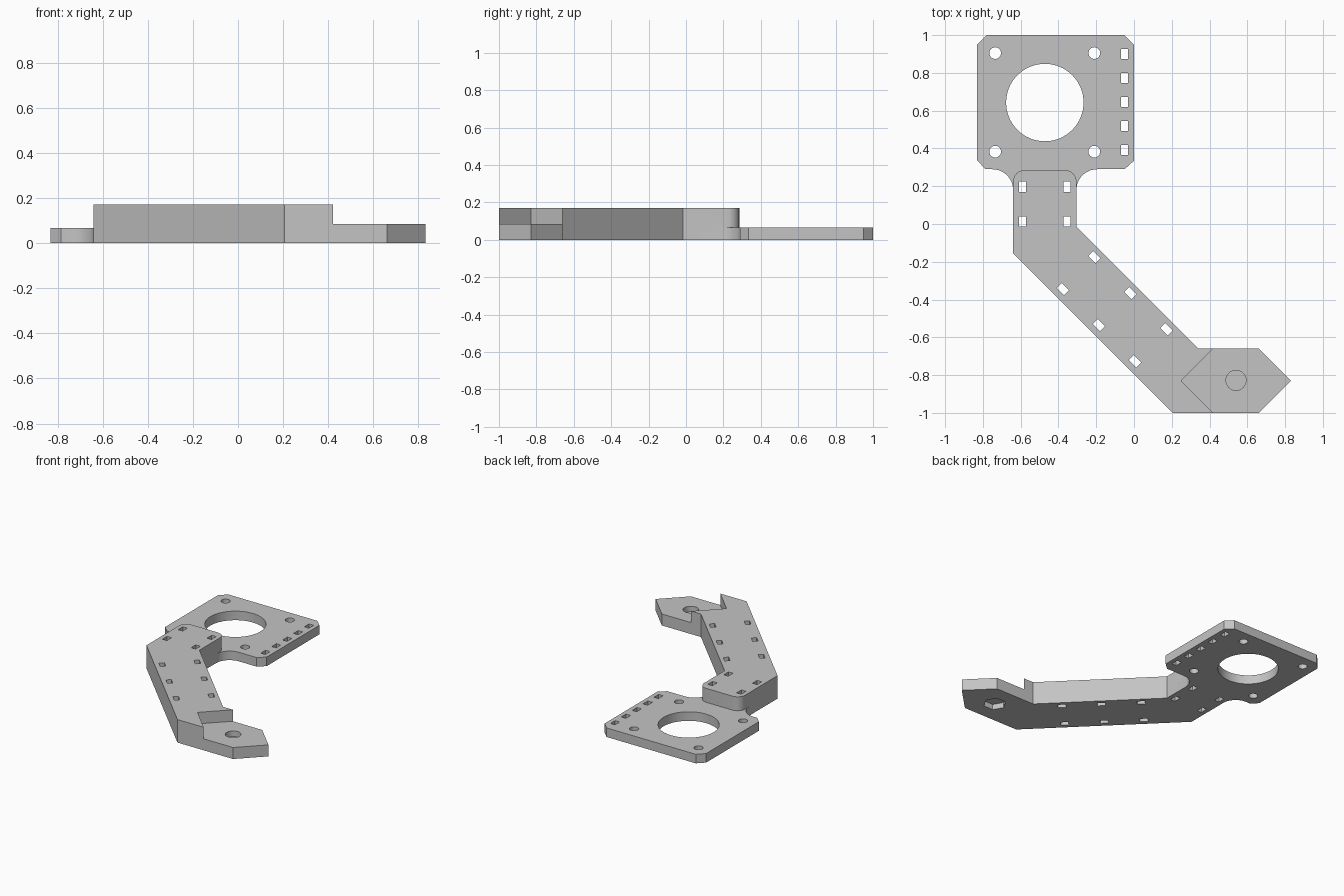
import bpy, bmesh
from math import cos, sin, pi, radians

cube = bpy.data.objects.get("Cube")
if cube:
    bpy.data.objects.remove(cube, do_unlink=True)

grey = bpy.data.materials.new("plain grey")
grey.use_nodes = True
GREY = (0.55, 0.55, 0.55, 1)
grey.diffuse_color = GREY
grey.node_tree.nodes["Principled BSDF"].inputs["Base Color"].default_value = GREY


def arc(cx, cy, r, start, end, n=10):
    angles = [radians(start + (end - start) * i / n) for i in range(n + 1)]
    return [(cx + r * cos(a), cy + r * sin(a)) for a in angles]


def circle(cx, cy, r, n):
    return arc(cx, cy, r, 0, 360, n)[:-1]


def slot(cx, cy, turn=0.0, w=0.037, h=0.055):
    c, s = cos(turn), sin(turn)
    corners = [(-w / 2, -h / 2), (w / 2, -h / 2), (w / 2, h / 2), (-w / 2, h / 2)]
    return [(cx + x * c - y * s, cy + x * s + y * c) for x, y in corners]


def prisms(name, parts):
    """One object made of vertical prisms: (counter-clockwise outline, bottom, top)."""
    bm = bmesh.new()
    for outline, z0, z1 in parts:
        low = [bm.verts.new((x, y, z0)) for x, y in outline]
        high = [bm.verts.new((x, y, z1)) for x, y in outline]
        bm.faces.new(low[::-1])
        bm.faces.new(high)
        for i in range(len(low)):
            j = (i + 1) % len(low)
            bm.faces.new((low[i], low[j], high[j], high[i]))
    mesh = bpy.data.meshes.new(name)
    bm.to_mesh(mesh)
    bm.free()
    mesh.materials.append(grey)
    ob = bpy.data.objects.new(name, mesh)
    bpy.context.collection.objects.link(ob)
    return ob


def combine(target, other, operation):
    mod = target.modifiers.new(operation.lower(), "BOOLEAN")
    mod.operation, mod.solver, mod.object = operation, "EXACT", other
    bpy.context.view_layer.objects.active = target
    bpy.ops.object.modifier_apply(modifier=mod.name)
    bpy.data.objects.remove(other, do_unlink=True)


# Bent arm with rounded back corners and a pointed end pad
arm_outline = [(-0.64, -0.155), (0.205, -1), (0.66, -1), (0.83, -0.83),
               (0.66, -0.66), (0.34, -0.66), (-0.305, -0.015)]
arm_outline += arc(-0.365, 0.225, 0.06, 0, 90) + arc(-0.58, 0.225, 0.06, 90, 180)
bracket = prisms("mounting_bracket", [(arm_outline, 0, 0.17)])

# Thin motor plate with chamfered corners and filleted neck
plate_outline = [(-0.83, 0.335), (-0.785, 0.29)] + arc(-0.75, 0.18, 0.11, 90, 0)
plate_outline += [(-0.6, 0.15), (-0.34, 0.15)] + arc(-0.195, 0.18, 0.11, 180, 90)
plate_outline += [(-0.05, 0.29), (0, 0.335), (0, 0.95), (-0.05, 1), (-0.78, 1), (-0.83, 0.95)]
plate = prisms("motor_plate", [(plate_outline, 0, 0.067)])
combine(bracket, plate, "UNION")

# Through holes: large bore, screw holes and cable-tie slots
holes = [circle(-0.472, 0.643, 0.205, 64)]
holes += [circle(x, y, 0.031, 24) for x in (-0.735, -0.21) for y in (0.383, 0.905)]
holes += [slot(-0.05, 0.392 + 0.127 * i) for i in range(5)]
holes += [slot(x, y) for x in (-0.59, -0.355) for y in (0.013, 0.198)]
for i in range(3):
    step = 0.191 * i
    holes += [slot(-0.21 + step, -0.175 - step, pi / 4),
              slot(-0.377 + step, -0.345 - step, pi / 4)]
cuts = [(outline, -0.1, 0.3) for outline in holes]

# Lowered end pad with a V-shaped step
cuts.append(([(0.25, -0.83), (0.43, -1.01), (0.9, -1.1), (0.9, -0.5), (0.43, -0.65)], 0.085, 0.3))
combine(bracket, prisms("cutter", cuts), "DIFFERENCE")

# Screw hole from above and hexagonal nut pocket from below, thin web between
pad_cuts = [(circle(0.54, -0.828, 0.053, 32), 0.045, 0.2),
            (circle(0.54, -0.828, 0.078, 6), -0.1, 0.04)]
combine(bracket, prisms("pad_cutter", pad_cuts), "DIFFERENCE")

# Smooth the round walls, keep the edges crisp
bpy.ops.object.select_all(action="DESELECT")
bracket.select_set(True)
bpy.context.view_layer.objects.active = bracket
bpy.ops.object.shade_smooth_by_angle(angle=radians(30))
